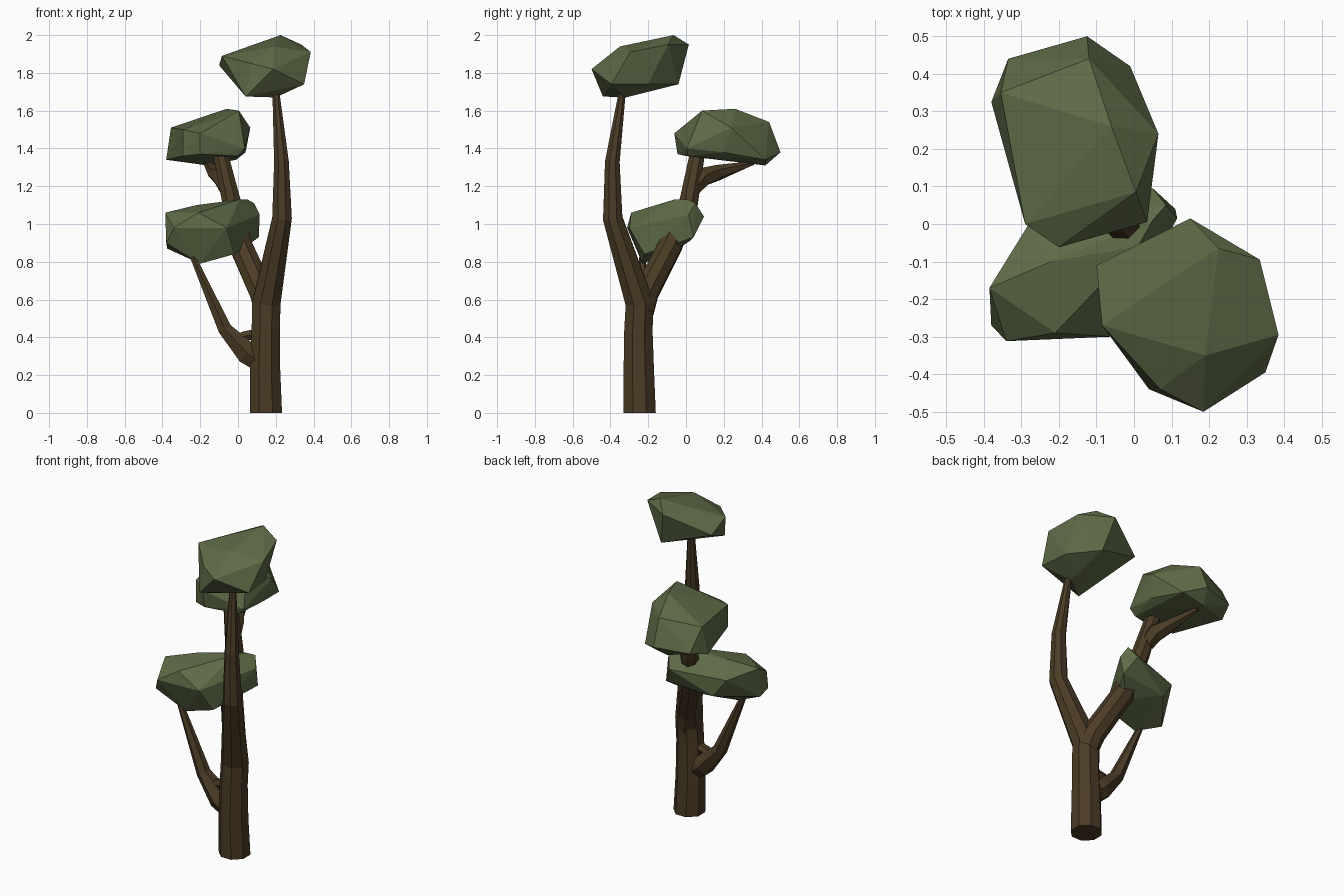
import bpy, bmesh, math
from mathutils import Vector


def material(name, rgb):
    m = bpy.data.materials.new(name)
    m.diffuse_color = (*rgb, 1)
    return m


BARK = material("brown bark", (0.070, 0.044, 0.018))
LEAF = material("olive green leaves", (0.112, 0.146, 0.062))


def finish(name, bm, mat):
    bmesh.ops.recalc_face_normals(bm, faces=bm.faces)
    me = bpy.data.meshes.new(name)
    bm.to_mesh(me)
    bm.free()
    me.materials.append(mat)
    ob = bpy.data.objects.new(name, me)
    bpy.context.collection.objects.link(ob)
    return ob


def limb(name, path, sides):
    """Faceted tapering tube through (x, y, z, radius) stations."""
    bm = bmesh.new()
    pts = [Vector(p[:3]) for p in path]
    rings = []
    for i, p in enumerate(pts):
        if i == 0 and p.z == 0:
            d = Vector((0, 0, 1))          # flat foot on the ground
        else:
            a = (p - pts[i - 1]).normalized() if i else Vector()
            b = (pts[i + 1] - p).normalized() if i < len(pts) - 1 else Vector()
            d = (a + b).normalized()
        u = Vector((0, 1, 0)).cross(d).normalized()
        v = d.cross(u)
        r = path[i][3]
        ring = []
        for k in range(sides):
            t = 2 * math.pi * (k + 0.5) / sides
            ring.append(bm.verts.new(p + r * (math.cos(t) * u + math.sin(t) * v)))
        rings.append(ring)
    for lo, hi in zip(rings, rings[1:]):
        for k in range(sides):
            n = (k + 1) % sides
            bm.faces.new((lo[k], lo[n], hi[n], hi[k]))
    bm.faces.new(rings[0])
    bm.faces.new(rings[-1])
    return finish(name, bm, BARK)


def clump(name, corners):
    """Faceted leaf mass: convex hull of a few corner points."""
    bm = bmesh.new()
    for c in corners:
        bm.verts.new(c)
    res = bmesh.ops.convex_hull(bm, input=bm.verts)
    junk = {g for g in res["geom_interior"] + res["geom_unused"]
            if isinstance(g, bmesh.types.BMVert)}
    bmesh.ops.delete(bm, geom=list(junk), context='VERTS')
    return finish(name, bm, LEAF)


# Trunk running up into the tall right-hand stem
limb("trunk", [(0.148, -0.245, 0, 0.092), (0.143, -0.25, 0.23, 0.087),
               (0.147, -0.252, 0.44, 0.081), (0.15, -0.245, 0.58, 0.081),
               (0.233, -0.388, 1.03, 0.056), (0.23, -0.39, 1.33, 0.042),
               (0.202, -0.34, 1.68, 0.021), (0.195, -0.325, 1.76, 0.014)], 8)

# Leaning rear branch and its side fork
limb("rear_branch", [(0.155, -0.235, 0.54, 0.07), (0.125, -0.21, 0.64, 0.07),
                     (0.012, -0.08, 0.89, 0.066), (-0.035, 0.015, 1.12, 0.053),
                     (-0.09, 0.058, 1.36, 0.043), (-0.1, 0.07, 1.43, 0.03)], 8)
limb("rear_fork", [(-0.06, 0.035, 1.19, 0.045), (-0.085, 0.09, 1.25, 0.055),
                   (-0.12, 0.17, 1.272, 0.042), (-0.17, 0.35, 1.322, 0.014),
                   (-0.175, 0.37, 1.34, 0.008)], 6)

# Thin low branch on the left with a short stub in its crook
limb("low_branch", [(0.13, -0.248, 0.25, 0.05), (0.05, -0.245, 0.315, 0.068),
                    (-0.07, -0.24, 0.445, 0.042), (-0.236, -0.23, 0.82, 0.018),
                    (-0.245, -0.23, 0.88, 0.012)], 6)
limb("low_stub", [(-0.02, -0.243, 0.37, 0.03), (0.03, -0.245, 0.405, 0.03),
                  (0.1, -0.247, 0.42, 0.03)], 6)

# Leaf masses
clump("top_leaves", [
    (0.225, -0.065, 2.0), (0.15, 0.015, 1.95), (0.335, -0.095, 1.95),
    (0.385, -0.295, 1.91), (0.19, -0.35, 1.94), (0.185, -0.5, 1.82),
    (0.35, -0.395, 1.74), (0.04, -0.44, 1.675), (0.07, -0.44, 1.85),
    (-0.1, -0.11, 1.84), (-0.085, -0.27, 1.89), (0.2, -0.32, 1.67),
    (0.2, -0.04, 1.74), (0.33, -0.2, 1.74)])
clump("rear_leaves", [
    (-0.06, 0.26, 1.61), (0.005, 0.085, 1.6), (0.065, 0.24, 1.51),
    (0.035, 0.005, 1.40), (-0.2, -0.062, 1.48), (-0.29, 0.0, 1.5),
    (-0.2, -0.045, 1.37), (-0.355, 0.35, 1.51), (-0.38, 0.325, 1.34),
    (-0.335, 0.44, 1.37), (-0.125, 0.5, 1.38), (-0.12, 0.44, 1.54),
    (-0.01, 0.42, 1.34), (-0.16, 0.42, 1.31), (0.04, 0.2, 1.38),
    (-0.29, 0.0, 1.36), (0.0, 0.01, 1.36)])
clump("low_leaves", [
    (0.01, -0.06, 1.13), (0.05, 0.01, 1.13), (0.085, 0.05, 1.11),
    (0.05, 0.095, 1.04), (0.115, 0.015, 1.05), (0.11, 0.04, 0.93),
    (0.0, -0.07, 0.85), (-0.2, -0.23, 0.79), (-0.375, -0.2, 0.87),
    (-0.34, -0.312, 0.98), (-0.385, -0.17, 1.06), (-0.21, -0.29, 1.06),
    (-0.28, 0.0, 1.02), (-0.06, -0.3, 0.98), (-0.22, -0.1, 1.1),
    (-0.2, 0.02, 0.91), (-0.38, -0.27, 0.9), (-0.02, -0.22, 0.84)])
